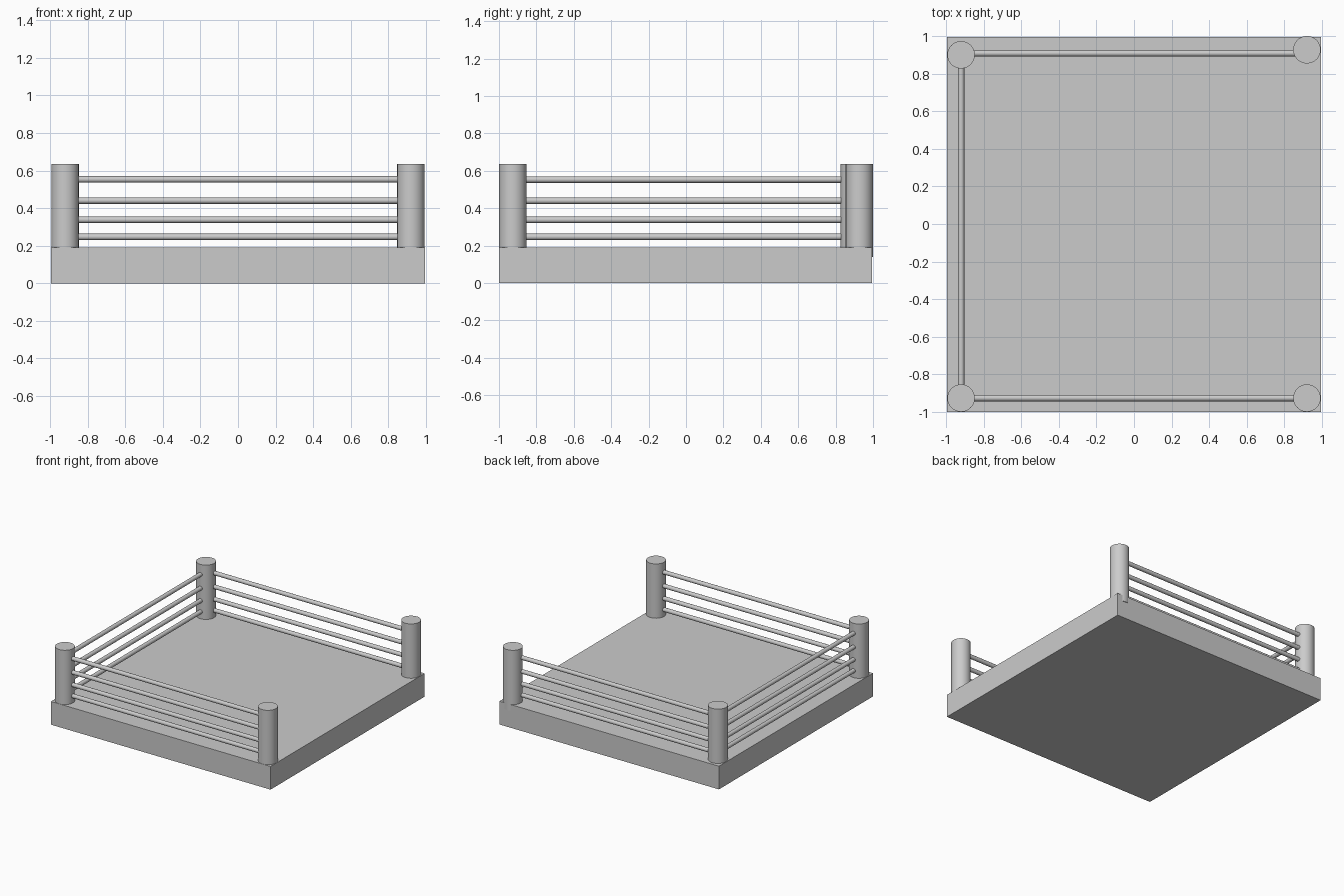
import bpy
from math import radians
from mathutils import Vector

if "Cube" in bpy.data.objects:
    bpy.data.objects.remove(bpy.data.objects["Cube"])


def cylinder(name, start, end, radius, sides):
    a, b = Vector(start), Vector(end)
    bpy.ops.mesh.primitive_cylinder_add(vertices=sides, radius=radius,
                                        depth=(b - a).length, location=(a + b) / 2)
    ob = bpy.context.object
    ob.name = name
    ob.rotation_euler = (b - a).to_track_quat('Z', 'Y').to_euler()
    bpy.ops.object.shade_smooth_by_angle(angle=radians(40))
    return ob


# Platform slab
bpy.ops.mesh.primitive_cube_add(size=1, location=(0, -0.0025, 0.095))
platform = bpy.context.object
platform.name = "platform"
platform.scale = (1.99, 1.995, 0.19)

# Corner posts, sunk slightly into the platform
posts = {
    "front_left_post": (-0.92, -0.926),
    "front_right_post": (0.92, -0.926),
    "back_left_post": (-0.92, 0.90),
    "back_right_post": (0.92, 0.927),
}
for name, (x, y) in posts.items():
    cylinder(name, (x, y, 0.14), (x, y, 0.635), 0.073, 48)

# Four ropes on the front, back and left sides; the right side is open
for i, z in enumerate((0.247, 0.338, 0.44, 0.553), 1):
    for side, y in (("front", -0.926), ("back", 0.908)):
        cylinder(f"{side}_rope_{i}", (-0.86, y, z), (0.86, y, z), 0.017, 20)
    cylinder(f"left_rope_{i}", (-0.92, -0.866, z), (-0.92, 0.84, z), 0.017, 20)
